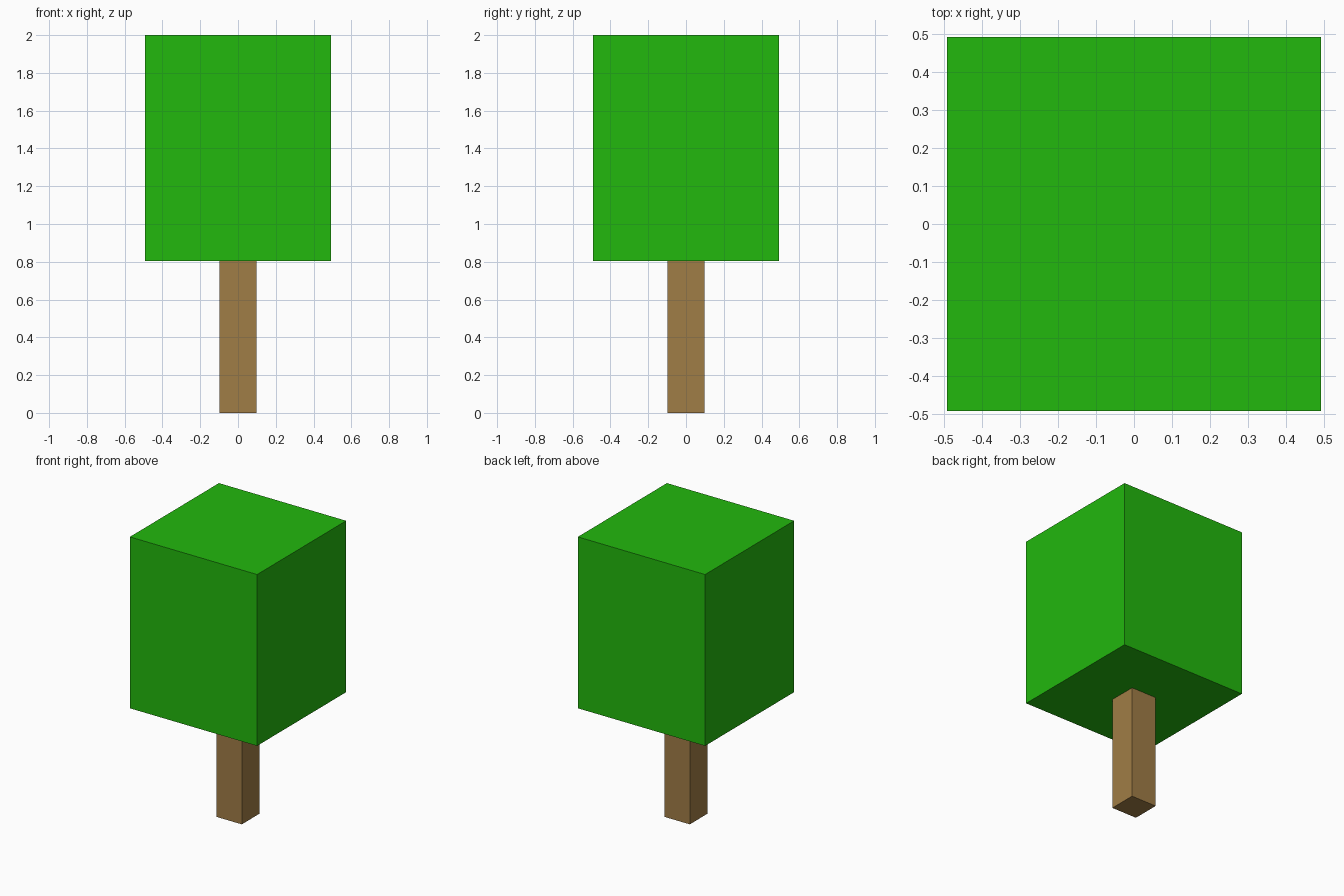
import bpy

if "Cube" in bpy.data.objects:
    bpy.data.objects.remove(bpy.data.objects["Cube"])


def material(name, color):
    mat = bpy.data.materials.new(name)
    mat.diffuse_color = (*color, 1.0)
    mat.use_nodes = True
    mat.node_tree.nodes["Principled BSDF"].inputs["Base Color"].default_value = mat.diffuse_color
    return mat


def box(name, width, z_bottom, z_top, mat):
    """Square-section box centred on the z axis."""
    bpy.ops.mesh.primitive_cube_add(size=1, location=(0, 0, (z_bottom + z_top) / 2))
    obj = bpy.context.object
    obj.name = name
    obj.scale = (width, width, z_top - z_bottom)
    bpy.ops.object.transform_apply(location=False, rotation=False, scale=True)
    obj.data.materials.append(mat)
    return obj


bark = material("bark", (0.352, 0.205, 0.061))
leaves = material("leaves", (0.016, 0.479, 0.004))

# Square trunk with the block of foliage resting on it
CROWN_BASE = 0.803
box("trunk", 0.197, 0.0, CROWN_BASE, bark)
box("foliage", 0.983, CROWN_BASE, 2.0, leaves)
